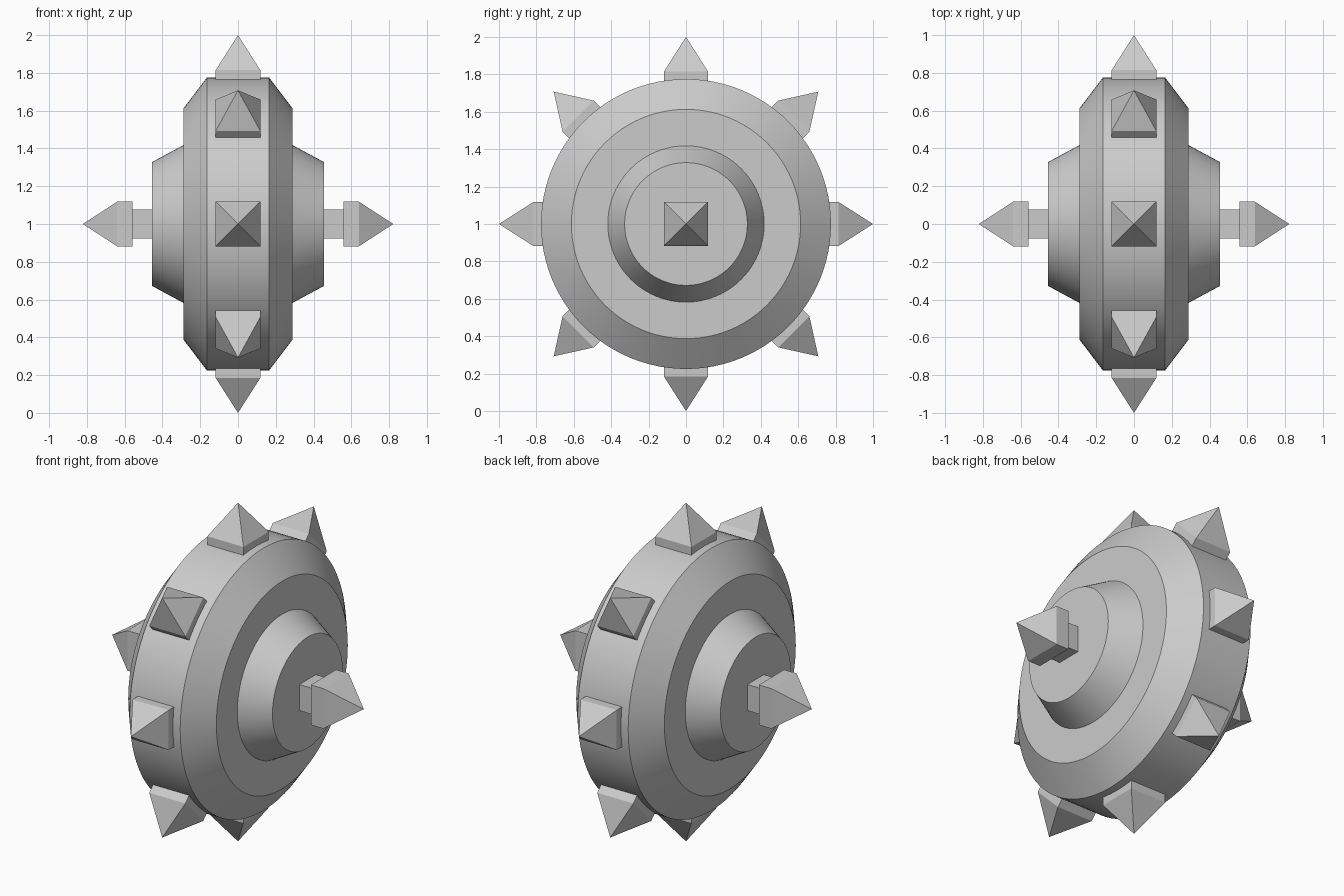
import bpy, bmesh, math
from mathutils import Matrix, Vector

if "Cube" in bpy.data.objects:
    bpy.data.objects.remove(bpy.data.objects["Cube"])

CENTRE = Vector((0, 0, 1.0))

grey = bpy.data.materials.new("plain grey")
grey.diffuse_color = (0.6, 0.6, 0.6, 1)
grey.use_nodes = True
grey.node_tree.nodes["Principled BSDF"].inputs["Base Color"].default_value = grey.diffuse_color


def finish(name, bm, smooth=False):
    bmesh.ops.recalc_face_normals(bm, faces=bm.faces)
    mesh = bpy.data.meshes.new(name)
    bm.to_mesh(mesh)
    bm.free()
    mesh.materials.append(grey)
    obj = bpy.data.objects.new(name, mesh)
    bpy.context.collection.objects.link(obj)
    if smooth:
        bpy.context.view_layer.objects.active = obj
        obj.select_set(True)
        bpy.ops.object.shade_smooth_by_angle(angle=math.radians(25))
        obj.select_set(False)
    return obj


def lathe(name, profile, segments=96):
    """Spin (x, radius) points around the x axis, closing both ends."""
    bm = bmesh.new()
    rings = []
    for x, r in profile:
        rings.append([bm.verts.new((x, r * math.sin(a), CENTRE.z + r * math.cos(a)))
                      for a in (math.tau * i / segments for i in range(segments))])
    for a, b in zip(rings, rings[1:]):
        for i in range(segments):
            j = (i + 1) % segments
            bm.faces.new((a[i], a[j], b[j], b[i]))
    bm.faces.new(rings[0])
    bm.faces.new(rings[-1])
    return finish(name, bm, smooth=True)


def spike(name, rotation, base, shoulder, tip, half=0.118):
    """Square block with a pyramid point, aimed along local z."""
    bm = bmesh.new()
    corners = [(-half, -half), (half, -half), (half, half), (-half, half)]
    low = [bm.verts.new((x, y, base)) for x, y in corners]
    high = [bm.verts.new((x, y, shoulder)) for x, y in corners]
    point = bm.verts.new((0, 0, tip))
    bm.faces.new(low)
    for i in range(4):
        j = (i + 1) % 4
        bm.faces.new((low[i], low[j], high[j], high[i]))
        bm.faces.new((high[i], high[j], point))
    bm.transform(Matrix.Translation(CENTRE) @ rotation)
    return finish(name, bm)


# Wheel body with bevelled rim and raised conical hubs
half_profile = [(0.455, 0.328), (0.288, 0.418), (0.288, 0.613), (0.165, 0.775)]
lathe("wheel_body", [(-x, r) for x, r in half_profile] + half_profile[::-1])

# Eight spikes around the rim
for k in range(8):
    spike(f"rim_spike_{k + 1}", Matrix.Rotation(k * math.pi / 4, 4, 'X'), 0.74, 0.815, 1.0)

# Square axle stub and spike on each side
for side, label in ((1, "right"), (-1, "left")):
    turn = Matrix.Rotation(side * math.pi / 2, 4, 'Y')
    spike(f"axle_spike_{label}", turn, 0.558, 0.64, 0.822)
    bm = bmesh.new()
    bmesh.ops.create_cube(bm, size=1, matrix=Matrix.Translation(CENTRE + Vector((side * 0.505, 0, 0)))
                          @ Matrix.Diagonal((0.12, 0.154, 0.154, 1)))
    finish(f"axle_stub_{label}", bm)
